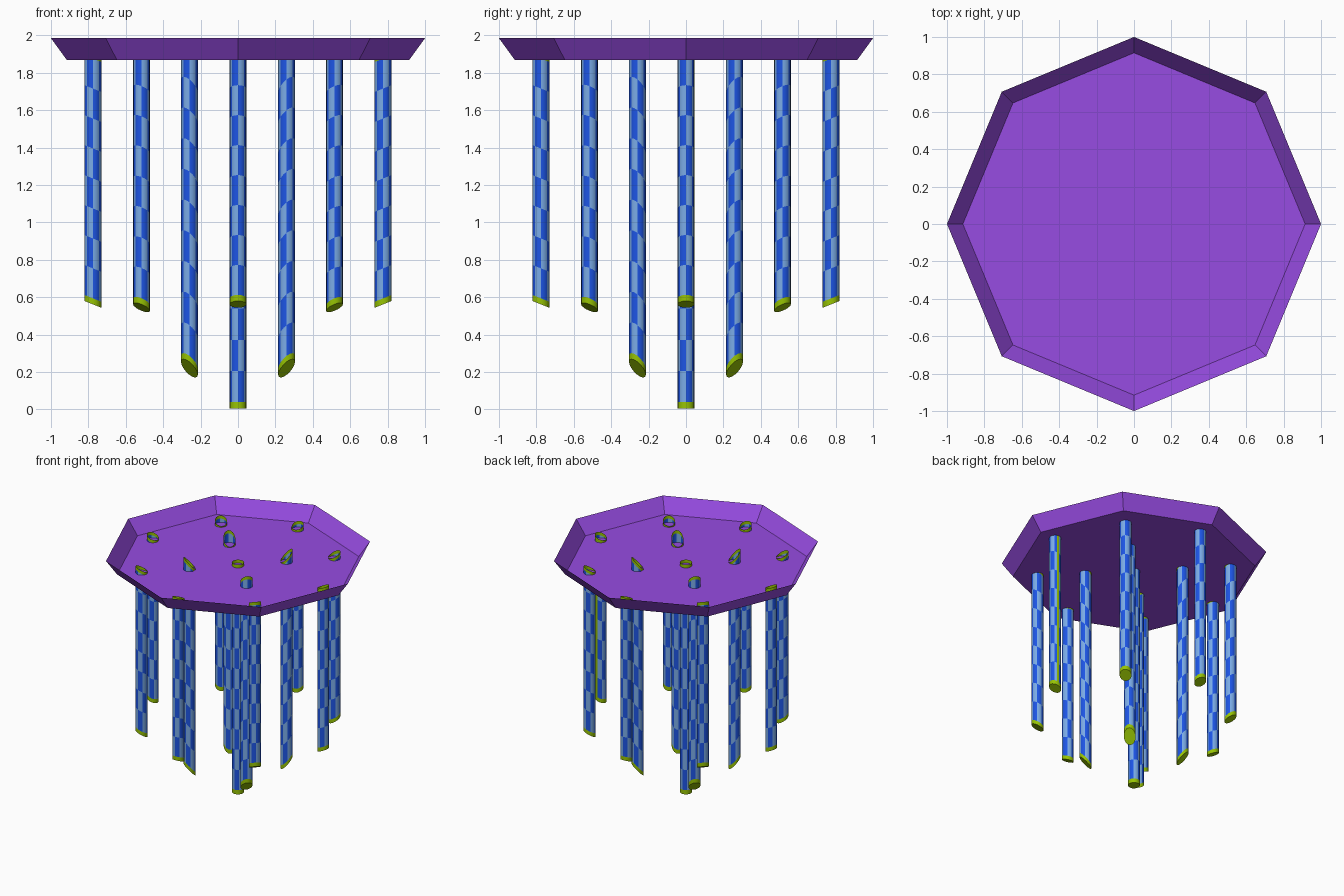
import bpy, bmesh, math

if "Cube" in bpy.data.objects:
    bpy.data.objects.remove(bpy.data.objects["Cube"])


def material(name, rgb):
    m = bpy.data.materials.new(name)
    m.diffuse_color = (*rgb, 1)
    m.use_nodes = True
    m.node_tree.nodes["Principled BSDF"].inputs["Base Color"].default_value = m.diffuse_color
    return m


PURPLE = material("purple", (0.31, 0.072, 0.76))
GREEN = material("lime green", (0.31, 0.55, 0.001))
BLUE = material("deep blue", (0.012, 0.09, 0.78))
SKY = material("light blue", (0.20, 0.42, 0.82))


def finish(bm, name, mats):
    me = bpy.data.meshes.new(name)
    bm.to_mesh(me)
    bm.free()
    for m in mats:
        me.materials.append(m)
    ob = bpy.data.objects.new(name, me)
    bpy.context.collection.objects.link(ob)
    return ob


# open octagonal tray: thin floor and flared wall
bm = bmesh.new()
floor, rim = [[bm.verts.new((r * math.cos(k * math.pi / 4), r * math.sin(k * math.pi / 4), z))
               for k in range(8)] for r, z in ((0.915, 1.868), (1.0, 1.985))]
bm.faces.new(floor)
for k in range(8):
    j = (k + 1) % 8
    bm.faces.new((floor[j], floor[k], rim[k], rim[j]))
finish(bm, "octagonal_tray", [PURPLE])


def tube(name, x, y, z0, z1, slope, cells, band=0.032, seam=None):
    """Thin tube, open on top, ends slanted towards the centre, checkered sides."""
    R, N = 0.045, 16
    d = math.hypot(x, y) or 1
    lo, hi = z0 + band, z1 - 0.026
    levels = [z0] + [lo + (hi - lo) * i / cells for i in range(cells + 1)] + [z1]
    bm = bmesh.new()
    rings = []
    for z in levels:
        ring = []
        for k in range(N):
            a = 2 * math.pi * k / N
            dx, dy = R * math.cos(a), R * math.sin(a)
            ring.append(bm.verts.new((x + dx, y + dy, z + slope * (dx * x + dy * y) / d)))
        rings.append(ring)
    for i in range(len(levels) - 1):
        for k in range(N):
            j = (k + 1) % N
            f = bm.faces.new((rings[i][k], rings[i][j], rings[i + 1][j], rings[i + 1][k]))
            f.smooth = True
            if i in (0, len(levels) - 2) or k == seam:
                f.material_index = 0          # green end bands and seam
            else:
                f.material_index = 1 + (k // 2 + i + 1) % 2
    # green bottom cap
    cap = bm.faces.new([bm.verts.new(v.co) for v in reversed(rings[0])])
    cap.material_index = 0
    finish(bm, name, [GREEN, BLUE, SKY])


# hanging tubes: centre, inner four, outer eight
tube("centre_tube", 0, 0, 0.005, 1.895, 0, 11, 0.035)
for sx in (-1, 1):
    for sy in (-1, 1):
        tube("inner_tube", 0.26 * sx, 0.26 * sy, 0.22, 1.92, 1.1, 10)
        tube("outer_corner_tube", 0.516 * sx, 0.516 * sy, 0.545, 1.9, 0.55, 8)
    tube("outer_side_tube", 0.776 * sx, 0, 0.562, 1.902, 0.4, 8, seam=3 if sx > 0 else None)
    tube("outer_front_back_tube", 0, 0.776 * sx, 0.562, 1.902, 0.4, 8)
